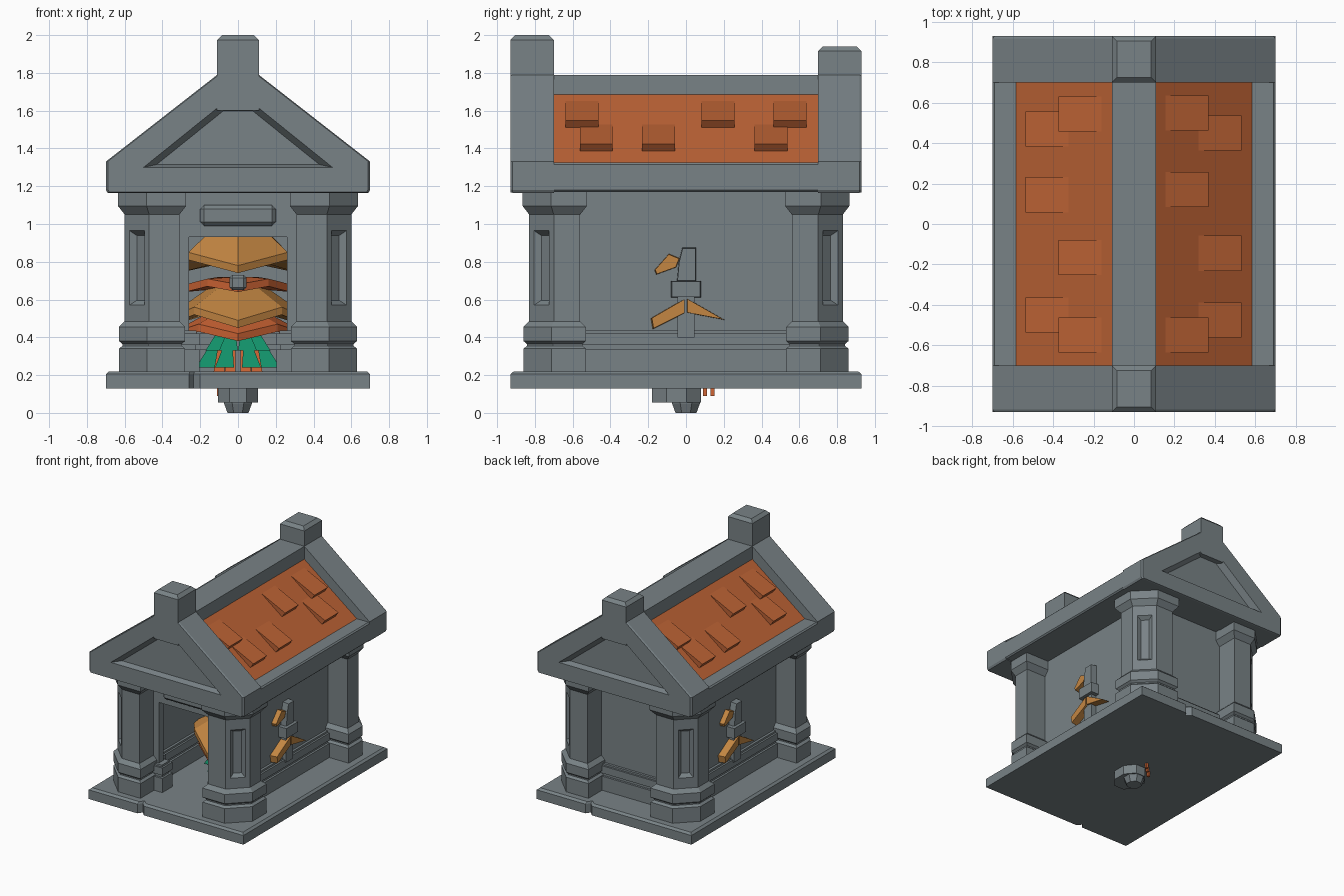
import bpy, bmesh, math
from mathutils import Matrix

if "Cube" in bpy.data.objects:
    bpy.data.objects.remove(bpy.data.objects["Cube"])

def mat(name, r, g, b):
    m = bpy.data.materials.new(name)
    m.diffuse_color = (r, g, b, 1)
    m.use_nodes = True
    m.node_tree.nodes["Principled BSDF"].inputs["Base Color"].default_value = m.diffuse_color
    return m

STONE = mat("grey stone", 0.19, 0.225, 0.24)
TILE = mat("roof orange", 0.50, 0.122, 0.035)
BRONZE = mat("amber", 0.55, 0.24, 0.055)
RED = mat("bright orange", 0.62, 0.13, 0.035)
GREEN = mat("green", 0.006, 0.28, 0.14)

def finish(bm, name, material):
    bmesh.ops.recalc_face_normals(bm, faces=bm.faces)
    me = bpy.data.meshes.new(name)
    bm.to_mesh(me)
    bm.free()
    me.materials.append(material)
    ob = bpy.data.objects.new(name, me)
    bpy.context.collection.objects.link(ob)
    return ob

def loft_bm(rings):
    # skin a stack of rings with equal point counts and cap both ends
    bm = bmesh.new()
    vs = [[bm.verts.new(p) for p in r] for r in rings]
    n = len(rings[0])
    for a, b in zip(vs, vs[1:]):
        for i in range(n):
            bm.faces.new((a[i], a[(i + 1) % n], b[(i + 1) % n], b[i]))
    bm.faces.new(vs[0])
    bm.faces.new(vs[-1])
    return bm

def loft(name, rings, material):
    return finish(loft_bm(rings), name, material)

def box(name, x0, x1, y0, y1, z0, z1, material=STONE, bevel=0):
    r = [(x0, y0), (x1, y0), (x1, y1), (x0, y1)]
    ob = loft(name, [[(x, y, z) for x, y in r] for z in (z0, z1)], material)
    if bevel:
        m = ob.modifiers.new("bevel", 'BEVEL')
        m.width = bevel
        m.segments = 1
    return ob

def prism_y(name, prof, y0, y1, material):
    return loft(name, [[(x, y, z) for x, z in prof] for y in (y0, y1)], material)

# base slab with a small chip in the front and back edges
plan = [(-.7, -.93), (-.26, -.93), (-.235, -.895), (-.2, -.93), (.7, -.93),
        (.7, .93), (.26, .93), (.235, .895), (.2, .93), (-.7, .93)]
loft("base_slab", [[(x * s, y * t, z) for x, y in plan]
                   for z, s, t in ((.13, 1, 1), (.205, 1, 1), (.22, .975, .98))], STONE)

# corner pillars: square with the outer corner cut off, carved panel on the cut face
def pillar_ring(z, d):
    return [(.31 - d, -.83 - d, z), (.47 + .4 * d, -.83 - d, z), (.60 + d, -.70 - .4 * d, z),
            (.60 + d, -.56 + d, z), (.31 - d, -.56 + d, z)]

levels = [(.22, .03), (.34, .03), (.355, .012), (.365, .012), (.38, .03), (.455, .03), (.485, 0),
          (.535, 0), (1.0, 0), (1.05, 0), (1.095, .035), (1.17, .035)]
for sx in (1, -1):
    for sy in (1, -1):
        bm = loft_bm([pillar_ring(z, d) for z, d in levels])
        bmesh.ops.recalc_face_normals(bm, faces=bm.faces)
        bm.normal_update()
        f = [f for f in bm.faces if f.normal.x > .5 and f.normal.y < -.5
             and .7 < f.calc_center_median().z < .8]
        bmesh.ops.inset_individual(bm, faces=f, thickness=.05)
        bmesh.ops.inset_individual(bm, faces=f, thickness=.036, depth=-.03)
        bmesh.ops.transform(bm, matrix=Matrix.Diagonal((sx, sy, 1, 1)), verts=bm.verts)
        finish(bm, "corner_pillar", STONE)

# walls around the room, with the doorway in front
WX, WY, T = .42, .65, .06
for s in (-1, 1):
    a, b = sorted((s * WX, s * (WX - T)))
    box("side_wall", a, b, -WY, WY, .2, 1.18)
    a, b = sorted((s * .26, s * (WX - T)))
    box("door_jamb", a, b, -WY, -WY + T, .2, 1.18)
box("back_wall", -WX + T, WX - T, WY - T, WY, .2, 1.18)
box("door_header", -.26, .26, -WY, -WY + T, .93, 1.18)
box("door_plaque", -.2, .2, -WY - .05, -WY + .02, .99, 1.10, STONE, .02)

# plinth courses with a groove, along every wall
def plinth(x0, x1, y0, y1):
    for z0, z1, d in ((.21, .335, .035), (.335, .36, .018), (.36, .42, .035), (.42, .435, .02)):
        box("plinth_course", x0 - d, x1 + d, y0 - d, y1 + d, z0, z1)

for s in (-1, 1):
    a, b = sorted((s * WX, s * (WX - T)))
    plinth(a, b, -.6, .6)
    a, b = sorted((s * .24, s * .38))
    plinth(a, b, -WY, -WY + T)
plinth(-.38, .38, WY - T, WY)

# roof: eave beam, tiled slopes, ridge beam
box("eave_beam", -.7, .7, -.72, .72, 1.17, 1.325, STONE, .01)
prism_y("tiled_slopes", [(-.585, 1.30), (-.585, 1.325), (-.11, 1.685), (.11, 1.685),
                         (.585, 1.325), (.585, 1.30)], -.71, .71, TILE)
box("ridge_beam", -.11, .11, -.72, .72, 1.5, 1.79)

# raised roof tiles: wedges that lift toward the eave
def roof_tile(s, u, yc):
    z = 1.685 - (u - .11) * .758
    prof = [(u, z), (u + .185, z - .14), (u + .213, z - .102), (u + .18, z - .19), (u, z - .05)]
    prof = [prof[0], prof[2], prof[1], prof[3], prof[4]]
    prism_y("roof_tile", [(s * x, h) for x, h in prof], yc - .087, yc + .087, TILE)

for s, u, ys in ((1, .155, (.55, .17, -.55)), (1, .32, (.45, -.145, -.475)),
                 (-1, .16, (.545, -.165, -.55)), (-1, .325, (.47, .145, -.45))):
    for y in ys:
        roof_tile(s, u, y)

# gables with a sunken trapezoid panel and a block on the top
outline = [(-.69, 1.165), (-.7, 1.18), (-.7, 1.33), (-.11, 1.79),
           (.11, 1.79), (.7, 1.33), (.7, 1.18), (.69, 1.165)]
panel = [(-.5, 1.30), (.5, 1.30), (.09, 1.63), (-.09, 1.63)]
for s, top in ((-1, 2.0), (1, 1.94)):
    ob = loft("gable", [[(x * k, s * y, 1.4 + (z - 1.4) * k) for x, z in outline]
                        for y, k in ((.70, 1), (.918, 1), (.93, .985))], STONE)
    rings = [[(x * k, s * y, 1.41 + (z - 1.41) * k) for x, z in panel]
             for y, k in ((.885, .86), (.93, 1), (.96, 1.09))]
    cut = loft("gable_panel_cutter", rings, STONE)
    cut.hide_render = True
    cut.hide_viewport = False
    cut.display_type = 'WIRE'
    m = ob.modifiers.new("panel", 'BOOLEAN')
    m.operation = 'DIFFERENCE'
    m.solver = 'EXACT'
    m.object = cut
    rect = [(-1, -1), (1, -1), (1, 1), (-1, 1)]
    loft("gable_block", [[(x * (.11 - d), s * .815 + y * (.115 - d), z) for x, y in rect]
                         for z, d in ((1.6, 0), (top - .025, 0), (top, .025))], STONE)

# jagged tiers of the figure standing inside
def tier(name, n, r, zrim, drop, zin, rin, ztop, material):
    def ring(rad, z, jag):
        out = []
        for i in range(n):
            a = 2 * math.pi * i / n - math.pi / 2
            k = 1 if i % 2 == 0 else .82
            out.append((rad * k * math.cos(a), rad * k * math.sin(a),
                        z + (0 if i % 2 == 0 else jag)))
        return out
    loft(name, [ring(rin, zin, 0), ring(r, zrim, drop), ring(r, zrim + .04, drop),
                ring(rin, ztop, 0)], material)

tier("lower_tier", 8, .36, .38, .05, .48, .1, .56, RED)
tier("middle_tier", 8, .40, .45, .07, .55, .1, .70, BRONZE)
tier("band_tier", 8, .28, .64, .03, .66, .1, .72, RED)
tier("upper_tier", 6, .37, .74, .07, .82, .08, 1.05, BRONZE)
box("front_stud", -.045, .045, -.33, -.2, .65, .73, STONE, .015)

# green skirt and orange posts under the tiers
for i in range(8):
    a = 2 * math.pi * i / 8 + math.pi / 8
    for name, r, w, z0, z1, m in (("green_leaf", .17, .05, .24, .34, GREEN),
                                  ("green_collar", .12, .05, .33, .41, GREEN),
                                  ("orange_post", .10, .03, .2, .45, RED)):
        x, y = r * math.cos(a), r * math.sin(a)
        loft(name, [[(x * k + w * q * c, y * k + w * q * d, z)
                     for c, d in ((-1, -1), (1, -1), (1, 1), (-1, 1))]
                    for z, k, q in ((z0, 1.1, 1), (z1, .85, .55))], m)

# stem that reaches through the slab
def octagon(cx, cy, rx, ry, z, n=8):
    return [(cx + rx * math.cos(2 * math.pi * (i + .5) / n),
             cy + ry * math.sin(2 * math.pi * (i + .5) / n), z) for i in range(n)]

loft("stem", [octagon(0, 0, .06, .06, 0), octagon(0, 0, .08, .08, .05),
              octagon(0, 0, .08, .08, .6)], STONE)
loft("stem_collar", [octagon(0, -.05, .115, .14, .055), octagon(0, -.05, .115, .14, .14)], STONE)
for y in (.05, .10, .14):
    box("small_root", -.16 + y, -.14 + y, y - .01, y + .01, .09, .14, RED)

# pieces breaking through both side walls, turned half round for the other side
def side_piece(name, prof, depth, tip, material, s):
    yc = sum(p[0] for p in prof) / len(prof)
    zc = sum(p[1] for p in prof) / len(prof)
    loft(name, [[(s * x, s * (yc + (y - yc) * k), zc + (z - zc) * k) for y, z in prof]
                for x, k in ((.38, 1), (depth, tip))], material)

def rect(y0, y1, z0, z1):
    return [(y0, z0), (y1, z0), (y1, z1), (y0, z1)]

for s in (1, -1):
    side_piece("wall_leaf_left", [(-.18, .44), (0, .53), (0, .61), (-.19, .50)], .48, .9, BRONZE, s)
    side_piece("wall_leaf_right", [(0, .53), (.21, .49), (0, .61)], .48, .9, BRONZE, s)
    side_piece("wall_leaf_upper", [(-.16, .73), (-.05, .77), (-.03, .82), (-.09, .845), (-.17, .755)],
               .46, .9, BRONZE, s)
    side_piece("wall_post", rect(-.045, .045, .40, .62), .465, 1, STONE, s)
    side_piece("wall_block", rect(-.082, .082, .61, .70), .49, .92, STONE, s)
    side_piece("wall_blade", [(-.05, .69), (.055, .69), (.055, .88), (-.02, .88), (-.04, .80)],
               .47, .9, STONE, s)
